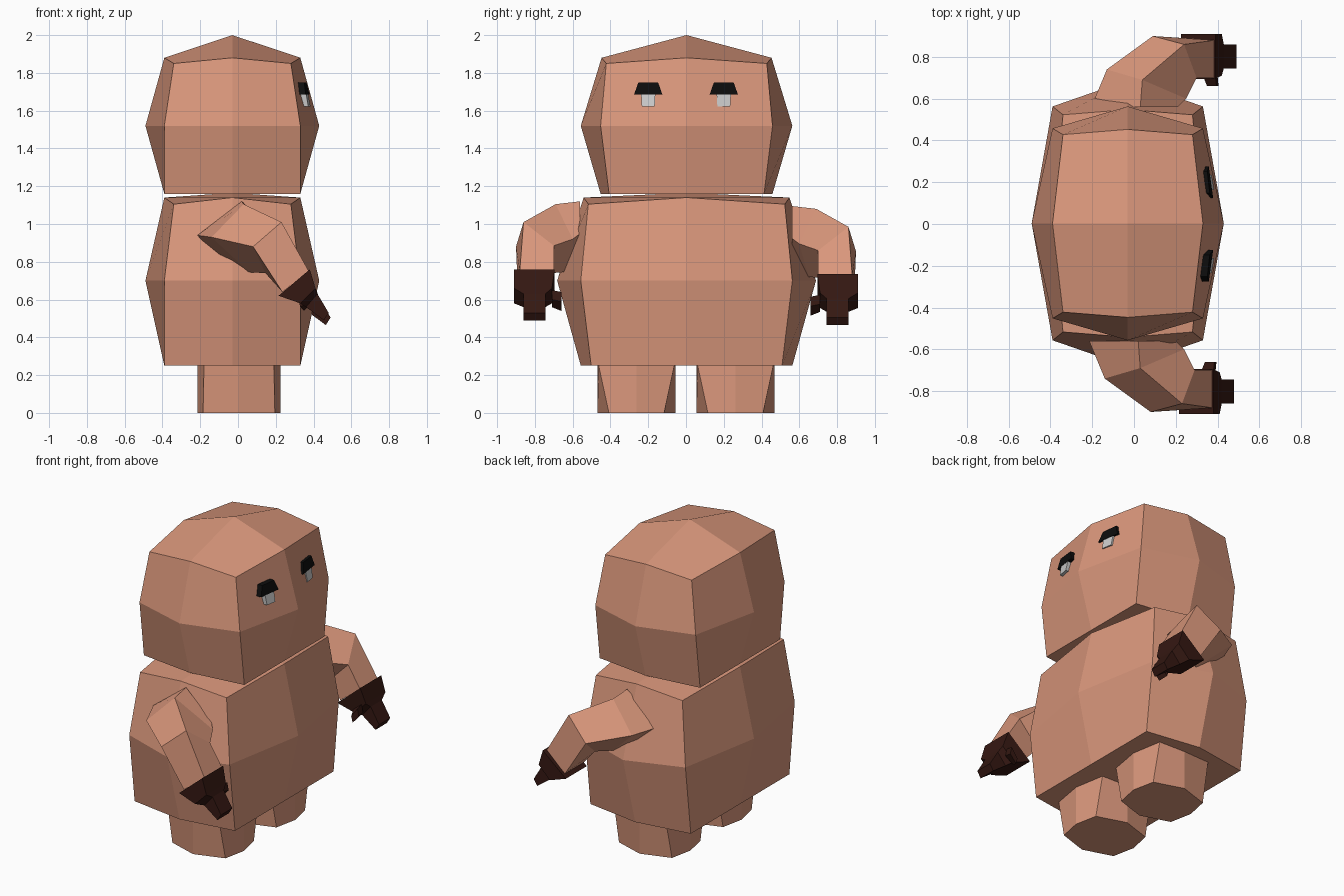
import bpy, bmesh

if "Cube" in bpy.data.objects:
    bpy.data.objects.remove(bpy.data.objects["Cube"])

def material(name, rgb):
    m = bpy.data.materials.new(name)
    m.diffuse_color = (*rgb, 1)
    m.use_nodes = True
    m.node_tree.nodes["Principled BSDF"].inputs["Base Color"].default_value = m.diffuse_color
    return m

SKIN = material("skin", (0.70, 0.31, 0.20))
DARK = material("dark_hand", (0.035, 0.009, 0.006))
BLACK = material("lash_black", (0.004, 0.004, 0.004))
WHITE = material("eye_white", (0.8, 0.8, 0.8))

def loft(name, rings, mat, tip=None):
    """Skin a stack of equal-length rings; cap both ends, or fan quads to a tip."""
    bm = bmesh.new()
    vs = [[bm.verts.new(p) for p in r] for r in rings]
    n = len(vs[0])
    for a, b in zip(vs, vs[1:]):
        for i in range(n):
            j = (i + 1) % n
            bm.faces.new((a[i], a[j], b[j], b[i]))
    bm.faces.new(vs[0][::-1])
    if tip:
        t = bm.verts.new(tip)
        for i in range(1, n, 2):
            bm.faces.new((vs[-1][i], vs[-1][(i + 1) % n], vs[-1][(i + 2) % n], t))
    else:
        bm.faces.new(vs[-1])
    bmesh.ops.recalc_face_normals(bm, faces=bm.faces)
    me = bpy.data.meshes.new(name)
    bm.to_mesh(me)
    bm.free()
    me.materials.append(mat)
    ob = bpy.data.objects.new(name, me)
    bpy.context.collection.objects.link(ob)
    return ob

def ring8(cx, cy, corner, mid):
    """Eight points: corners (hx, hy, z) alternating with side middles (hx, hy, z)."""
    (a, b, z), (p, q, w) = corner, mid
    return [(cx + a, cy + b, z), (cx, cy + q, w), (cx - a, cy + b, z), (cx - p, cy, w),
            (cx - a, cy - b, z), (cx, cy - q, w), (cx + a, cy - b, z), (cx + p, cy, w)]

# Head and body: rounded boxes with flat undersides
loft("head", [ring8(-.03, .003, (.36, .41, 1.16), (.36, .455, 1.16)),
              ring8(-.03, .003, (.36, .455, 1.52), (.46, .56, 1.52)),
              ring8(-.03, .003, (.31, .425, 1.85), (.36, .45, 1.88))], SKIN, (-.03, .003, 2.0))
loft("body", [ring8(-.03, .003, (.36, .505, .25), (.36, .56, .25)),
              ring8(-.03, .003, (.36, .56, .70), (.46, .685, .70)),
              ring8(-.03, .003, (.31, .52, 1.105), (.36, .545, 1.14))], SKIN, (-.03, .003, 1.165))

# Bent four-sided arm: back, top, front, bottom edge of each ring
ARM = [[(-.215, .56, .94), (.02, .56, 1.12), (.2, .56, .95), (-.08, .56, .80)],
       [(-.14, .74, .93), (.03, .69, 1.105), (.24, .60, .92), (.06, .65, .745)],
       [(.08, .90, .88), (.23, .86, 1.01), (.29, .70, .885), (.145, .71, .74)],
       [(.235, .89, .64), (.375, .88, .75), (.375, .70, .75), (.235, .70, .64)]]
# Hand sections: upper (x, z), lower (x, z), outer y, inner y
HAND = [(.38, .76, .215, .62, .91, .695), (.41, .66, .33, .58, .91, .71),
        (.42, .63, .36, .56, .86, .745), (.48, .53, .455, .49, .86, .745)]
# Thumb sections in the same form
THUMB = [(.38, .65, .32, .60, .71, .71), (.385, .64, .34, .58, .66, .66)]

for label, s in (("right", -1), ("left", 1)):
    shift = (.01, 0, -.025) if s > 0 else (0, 0, 0)

    def place(x, y, z):
        return (x + shift[0], s * y, z + shift[2])

    loft(label + "_arm", [[place(*p) for p in r] for r in ARM], SKIN)
    loft(label + "_hand", [[place(a, o, b), place(a, i, b), place(c, i, d), place(c, o, d)]
                           for a, b, c, d, o, i in HAND], DARK)
    loft(label + "_thumb", [[place(a, y, b), place(a + .01, y, b - .05),
                             place(c + .01, y, d - .04), place(c, y, d)]
                            for a, b, c, d, y, _ in THUMB], DARK)

    # Octagonal leg, squarer toward the top
    loft(label + "_leg", [ring8(.005, s * .262, (.19, .146, 0), (.22, .207, 0)),
                          ring8(.005, s * .262, (.185, .2, .25), (.22, .207, .25)),
                          ring8(.005, s * .262, (.15, .16, .4), (.18, .18, .4))], SKIN)

    # Eye patches that follow the slanted face
    def face_x(y, z):
        u, v = abs(y) / .44, (z - 1.52) / .35
        return (.43 * (1 - u) + .33 * u) * (1 - v) + (.33 * (1 - u) + .31 * u) * v

    def patch(name, top, bottom, z1, z0, lift, mat):
        c = s * .2
        pts = [(c - top, z1), (c + top, z1), (c + bottom, z0), (c - bottom, z0)]
        loft(name, [[(face_x(y, z) + d, y, z) for y, z in pts] for d in (-.02, lift)], mat)

    patch(label + "_lash", .052, .075, 1.75, 1.685, .014, BLACK)
    patch(label + "_eye", .038, .034, 1.69, 1.622, .012, WHITE)
